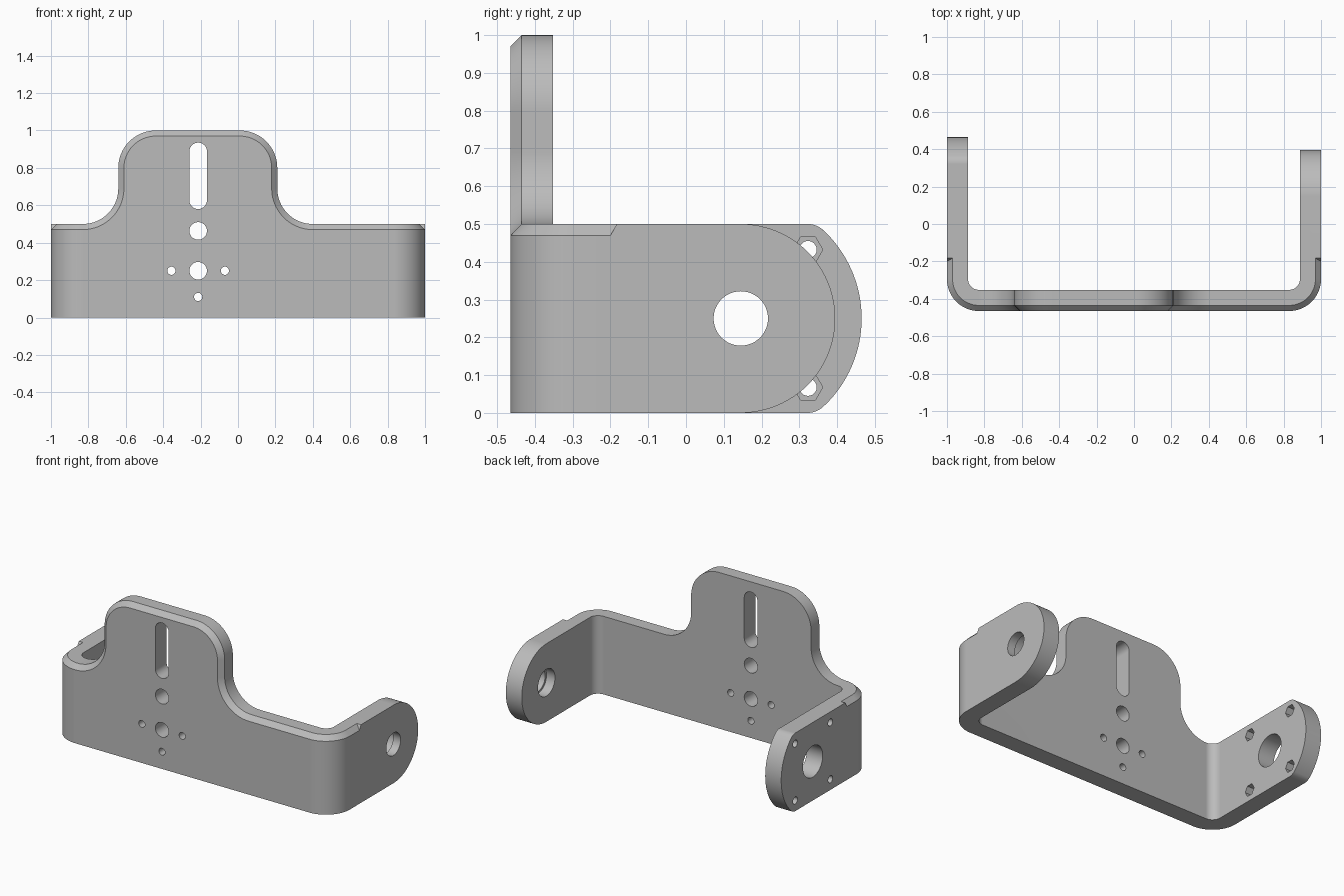
import bpy, bmesh, math

cube = bpy.data.objects.get("Cube")
if cube:
    bpy.data.objects.remove(cube, do_unlink=True)

metal = bpy.data.materials.new("light_grey_metal")
metal.use_nodes = True
grey = (0.5, 0.5, 0.5, 1)
metal.diffuse_color = grey
metal.node_tree.nodes["Principled BSDF"].inputs["Base Color"].default_value = grey

SIDE, FRONT, THICK = 1.0, -0.465, 0.113      # outer planes and plate thickness
BEND = 0.17                                  # outer bend radius
BX, BY = SIDE - BEND, FRONT + BEND           # bend centre
STUB = -0.15                                 # where the bent sheet stops inside the arms
PIVOT_Y, PIVOT_Z = 0.145, 0.25


def arc(cx, cy, r, start, end, n=20):
    angles = [math.radians(start + (end - start) * i / n) for i in range(n + 1)]
    return [(cx + r * math.cos(a), cy + r * math.sin(a)) for a in angles]


def circle(cx, cy, r, n=48):
    return arc(cx, cy, r, 0, 360, n)[:-1]


def prism(name, points, axis, a, b):
    """Extrude a 2D outline along an axis from a to b."""
    place = {"x": lambda u, v: (a, u, v),
             "y": lambda u, v: (u, a, v),
             "z": lambda u, v: (u, v, a)}[axis]
    bm = bmesh.new()
    face = bm.faces.new([bm.verts.new(place(u, v)) for u, v in points])
    ext = bmesh.ops.extrude_face_region(bm, geom=[face])["geom"]
    shift = [(b - a) if c == axis else 0 for c in "xyz"]
    bmesh.ops.translate(bm, vec=shift, verts=[g for g in ext if isinstance(g, bmesh.types.BMVert)])
    bmesh.ops.remove_doubles(bm, verts=bm.verts[:], dist=0.0005)
    bmesh.ops.recalc_face_normals(bm, faces=bm.faces[:])
    mesh = bpy.data.meshes.new(name)
    bm.to_mesh(mesh)
    bm.free()
    mesh.materials.append(metal)
    obj = bpy.data.objects.new(name, mesh)
    bpy.context.collection.objects.link(obj)
    return obj


def combine(target, other, operation):
    """Apply a boolean and remove the helper."""
    mod = target.modifiers.new("boolean", "BOOLEAN")
    mod.operation, mod.object, mod.solver = operation, other, "EXACT"
    bpy.context.view_layer.update()
    graph = bpy.context.evaluated_depsgraph_get()
    mesh = bpy.data.meshes.new_from_object(target.evaluated_get(graph))
    target.modifiers.clear()
    target.data = mesh
    bpy.data.objects.remove(other, do_unlink=True)


# Bent sheet, trimmed to the outline with the tall rounded tab
inner = SIDE - THICK
sheet = ([(-SIDE, STUB)] + arc(-BX, BY, BEND, 180, 270) + arc(BX, BY, BEND, 270, 360)
         + [(SIDE, STUB), (inner, STUB)]
         + arc(BX, BY, BEND - THICK, 360, 270) + arc(-BX, BY, BEND - THICK, 270, 180)
         + [(-inner, STUB)])
bracket = prism("bracket", sheet, "z", 0, 1.1)
outline = ([(-1.1, -0.1), (1.1, -0.1), (1.1, 0.5)]
           + arc(0.4, 0.69, 0.19, 270, 180) + arc(0.01, 0.8, 0.2, 0, 90)
           + arc(-0.44, 0.8, 0.2, 90, 180) + arc(-0.83, 0.69, 0.19, 0, -90)
           + [(-1.1, 0.5)])
combine(bracket, prism("outline", outline, "y", -1, 1), "INTERSECT")


# Chamfer along the outer top rim
def on_outside(v):
    x, y = abs(v.co.x), v.co.y
    if x > BX and y < BY:
        return math.hypot(x - BX, y - BY) > BEND - 0.005
    return x > SIDE - 0.001 or y < FRONT + 0.001


bm = bmesh.new()
bm.from_mesh(bracket.data)
bmesh.ops.remove_doubles(bm, verts=bm.verts[:], dist=0.0002)
rim = [e for e in bm.edges
       if all(on_outside(v) for v in e.verts)
       and max(v.co.z for v in e.verts) > 0.49
       and min(v.co.z for v in e.verts) > 0.49
       and min(v.co.y for v in e.verts) < STUB - 0.001
       and len(e.link_faces) == 2 and e.calc_face_angle() > 1]
bmesh.ops.bevel(bm, geom=rim, offset=0.03, offset_type="OFFSET", segments=1,
                affect="EDGES", clamp_overlap=False)
bm.to_mesh(bracket.data)
bm.free()

# Side arms: a semicircular end on the left, a broad filleted end on the right
start = [(-0.183, 0.5), (-0.2, 0.47), (-0.2, 0)]
left_end = arc(PIVOT_Y, PIVOT_Z, 0.25, -90, 90, 48)
right_end = (arc(0.322, 0.06, 0.06, -90, -47, 8) + arc(PIVOT_Y, PIVOT_Z, 0.32, -47, 47, 32)
             + arc(0.322, 0.44, 0.06, 47, 90, 8))
combine(bracket, prism("left_arm", start + left_end, "x", inner, SIDE), "UNION")
combine(bracket, prism("right_arm", start + right_end, "x", -SIDE, -inner), "UNION")


def cut(points, axis, a, b):
    cutter = prism("cutter", points, axis, a, b)
    cutter.hide_render = True
    combine(bracket, cutter, "DIFFERENCE")


# Slot and holes in the front plate
MID = -0.213
cut(arc(MID, 0.888, 0.047, 0, 180) + arc(MID, 0.627, 0.047, 180, 360), "y", -0.6, -0.2)
for x, z, r in [(MID, 0.463, 0.047), (MID, 0.25, 0.047), (MID, 0.11, 0.022),
                (MID - 0.143, 0.25, 0.022), (MID + 0.143, 0.25, 0.022)]:
    cut(circle(x, z, r, 32), "y", -0.6, -0.2)

# Pivot holes, the left one stepped from the inside
cut(circle(PIVOT_Y, PIVOT_Z, 0.072), "x", 0.8, 1.1)
cut(circle(PIVOT_Y, PIVOT_Z, 0.086), "x", 0.8, inner + 0.06)
cut(circle(PIVOT_Y, PIVOT_Z, 0.1), "x", -1.1, -0.8)

# Screw holes with hexagonal nut pockets in the right arm
for sy in (-1, 1):
    for sz in (-1, 1):
        y, z = PIVOT_Y + sy * 0.178, PIVOT_Z + sz * 0.182
        cut(circle(y, z, 0.023, 24), "x", -1.1, -0.8)
        cut(circle(y, z, 0.039, 6), "x", -inner - 0.055, -0.8)

# Smooth bends with crisp edges
bpy.ops.object.select_all(action="DESELECT")
bracket.select_set(True)
bpy.context.view_layer.objects.active = bracket
bpy.ops.object.shade_smooth_by_angle(angle=math.radians(25))
weighted = bracket.modifiers.new("weighted_normals", "WEIGHTED_NORMAL")
weighted.keep_sharp = True
